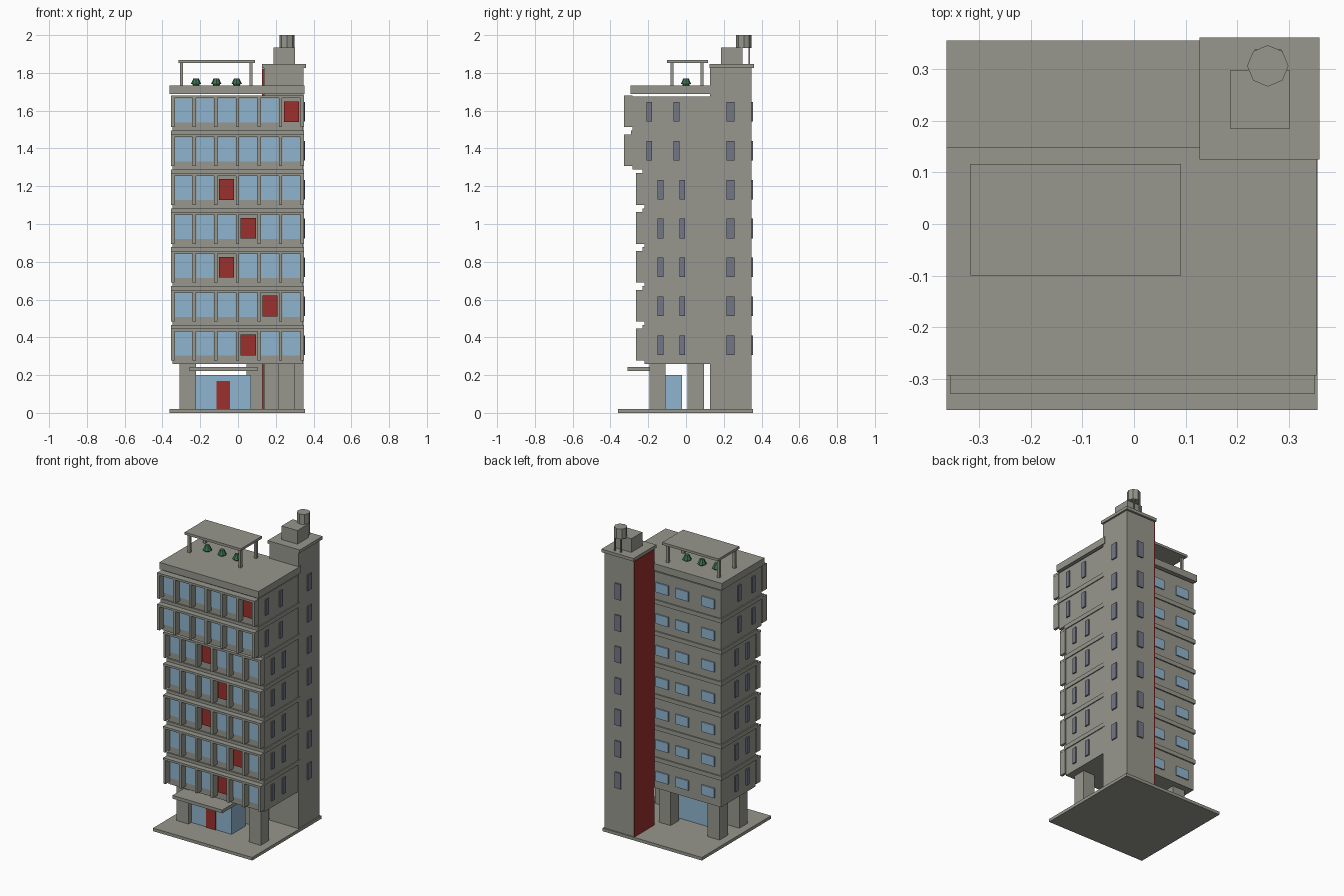
import bpy, math

if "Cube" in bpy.data.objects:
    bpy.data.objects.remove(bpy.data.objects["Cube"])


def material(name, rgb):
    m = bpy.data.materials.new(name)
    m.diffuse_color = (*rgb, 1)
    m.use_nodes = True
    m.node_tree.nodes["Principled BSDF"].inputs["Base Color"].default_value = m.diffuse_color
    return m


CONCRETE = material("concrete grey", (0.31, 0.31, 0.27))
GLASS = material("window blue", (0.28, 0.46, 0.62))
RED = material("accent red", (0.33, 0.03, 0.025))
SLATE = material("slate window", (0.17, 0.18, 0.24))
GREEN = material("plant green", (0.045, 0.17, 0.075))


def box(name, x, y, z, mat=CONCRETE):
    """Box from (min, max) pairs on each axis."""
    bpy.ops.mesh.primitive_cube_add(size=1, location=[sum(r) / 2 for r in (x, y, z)])
    ob = bpy.context.object
    ob.name = name
    ob.scale = [r[1] - r[0] for r in (x, y, z)]
    ob.data.materials.append(mat)
    return ob


def cone(name, x, y, z, r1, r2, sides, mat, turn=0):
    bpy.ops.mesh.primitive_cone_add(vertices=sides, radius1=r1, radius2=r2,
                                    depth=z[1] - z[0], location=(x, y, sum(z) / 2),
                                    rotation=(0, 0, turn))
    ob = bpy.context.object
    ob.name = name
    ob.data.materials.append(mat)


def around(c, half):
    return (c - half, c + half)


# Ground slab, pillars, lobby and entrance
box("ground_slab", (-0.363, 0.355), (-0.36, 0.355), (0, 0.02))
for x, y in [((-0.31, -0.222), (-0.193, -0.108)), ((0.215, 0.30), (-0.193, -0.108)),
             ((-0.31, -0.222), (0.008, 0.095)), ((0.045, 0.13), (0.008, 0.095))]:
    box("pillar", x, y, (0.02, 0.262))
box("lobby_glass", (-0.222, 0.07), (-0.165, -0.02), (0.02, 0.2), GLASS)
box("entrance_door", (-0.113, -0.043), (-0.171, -0.16), (0.02, 0.17), RED)
box("entrance_canopy", (-0.257, 0.103), (-0.31, -0.15), (0.222, 0.243))

# Seven storeys, the two highest reaching further forward
PITCH, BACK = 0.2058, 0.135
RED_BAY = [3, 4, 2, 3, 2, None, 5]
for i in range(7):
    z = 0.26 + i * PITCH
    front = -0.283 if i > 4 else -0.22
    fin_front = front - 0.046
    box("storey", (-0.348, 0.343), (front, BACK), (z, z + 0.18))
    if i < 6:
        box("floor_ledge", (-0.356, 0.349), (front - 0.009, BACK + 0.008),
            (z + 0.178, z + PITCH))

    # Front frame: beam, fins and one window per bay
    box("window_beam", (-0.355, 0.349), (fin_front, front), (z + 0.172, z + 0.186))
    for k in range(7):
        c = -0.346 + k * 0.1143
        box("window_fin", around(c, 0.0085), (fin_front, front), (z + 0.018, z + 0.174))
        if k == 6:
            continue
        mid = c + 0.0572
        if RED_BAY[i] == k:
            box("red_panel", around(mid, 0.04), (front - 0.008, front),
                (z + 0.045, z + 0.155), RED)
        else:
            box("front_window", around(mid, 0.046), (front - 0.006, front),
                (z + 0.043, z + 0.17), GLASS)

    # Narrow windows on both sides
    for c in ((-0.195, -0.05) if i > 4 else (-0.135, -0.019)):
        for x in ((0.343, 0.351), (-0.356, -0.348)):
            box("side_window", x, around(c, 0.015), (z + 0.047, z + 0.151), SLATE)

    # Back windows and stair tower windows
    for c in (-0.257, -0.07, 0.076):
        box("back_window", around(c, 0.046), (BACK, BACK + 0.008),
            (z + 0.05, z + 0.113), GLASS)
    box("tower_side_window", (0.347, 0.355), around(0.236, 0.021),
        (z + 0.047, z + 0.151), SLATE)
    box("tower_back_window", around(0.247, 0.021), (0.347, 0.355),
        (z + 0.047, z + 0.151), SLATE)

# Main roof with pergola and plants
box("roof_slab", (-0.363, 0.353), (-0.293, 0.148), (1.687, 1.732))
box("pergola_top", (-0.316, 0.091), (-0.1, 0.116), (1.852, 1.868))
for x in (-0.298, 0.07):
    for y in (-0.075, 0.085):
        box("pergola_post", around(x, 0.008), around(y, 0.008), (1.73, 1.854))
for x in (-0.222, -0.115, -0.007):
    cone("plant_base", x, 0, (1.73, 1.742), 0.016, 0.02, 8, GREEN)
    cone("plant_top", x, 0, (1.74, 1.771), 0.028, 0.014, 8, GREEN)

# Stair tower with red side wall
box("stair_tower", (0.137, 0.347), (0.128, 0.347), (0.02, 1.83))
box("red_wall", (0.128, 0.138), (0.142, 0.347), (0.02, 1.822), RED)
box("tower_cap", (0.127, 0.359), (0.125, 0.361), (1.826, 1.846))
box("machine_room", (0.187, 0.301), (0.184, 0.298), (1.845, 1.935))

# Water tank
cone("water_tank", 0.259, 0.306, (1.933, 2.0), 0.04, 0.04, 8, CONCRETE)
for x in (0.237, 0.281):
    for y in (0.278, 0.334):
        box("tank_leg", around(x, 0.004), around(y, 0.004), (1.845, 1.936))
